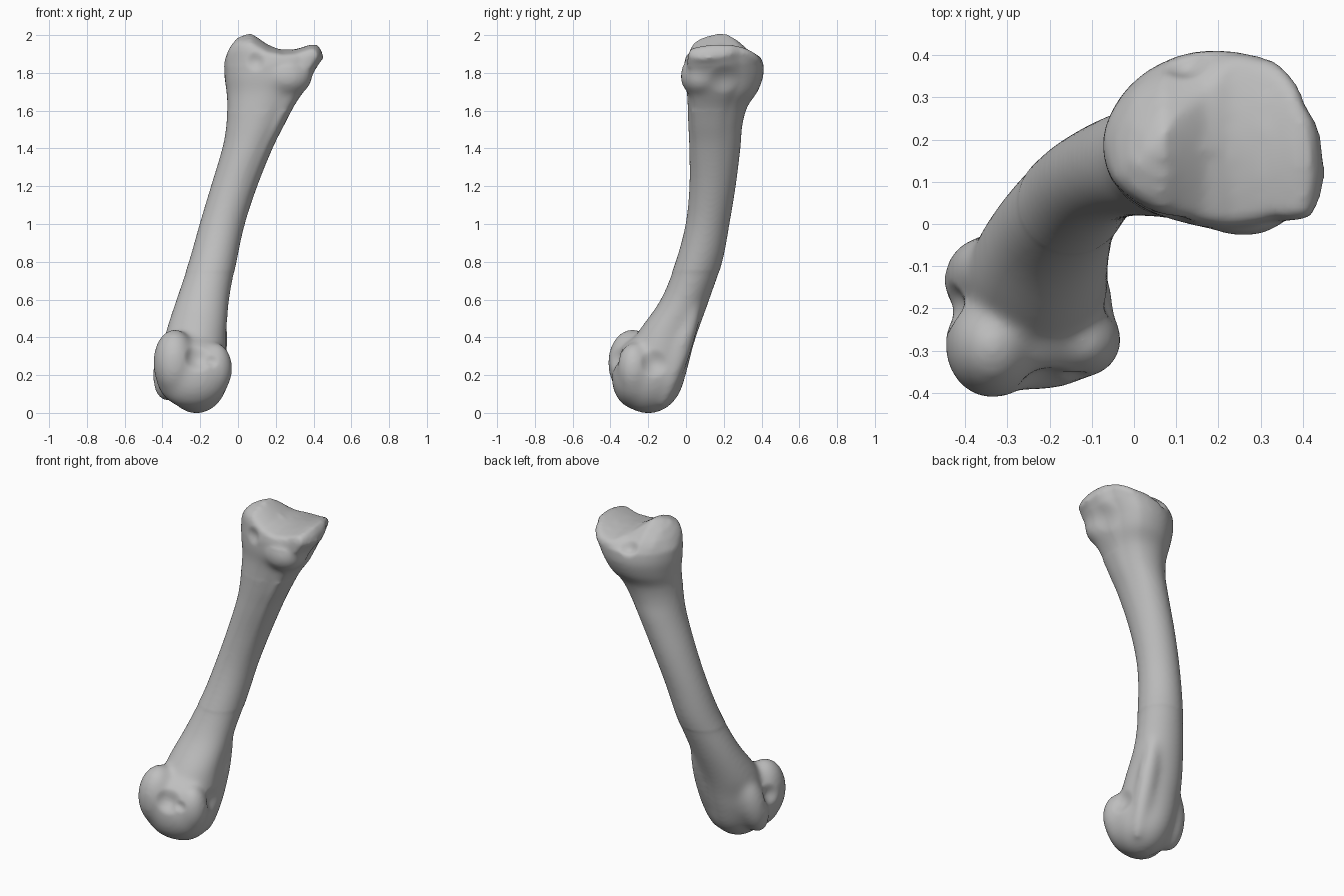
import bpy, bmesh, math
from mathutils import Vector, Matrix

cube = bpy.data.objects.get("Cube")
if cube:
    bpy.data.objects.remove(cube)

SIDES = 56
ANGLES = [2 * math.pi * i / SIDES for i in range(SIDES)]

# Outline of the wide upper end, counter-clockwise from above
HEAD = [(.44, .15), (.40, .27), (.335, .38), (.21, .405), (.08, .375), (.01, .33),
        (-.04, .27), (-.07, .19), (-.05, .09), (.03, .02), (.12, -.01), (.22, -.03),
        (.33, -.01), (.41, -.01), (.43, .03)]

# Stations up the shaft: z, x min, x max, y min, y max, blend to head outline
STATIONS = [
    (.03, -.27, -.16, -.24, -.10, 0), (.10, -.35, -.10, -.31, -.035, 0),
    (.22, -.39, -.07, -.33, .005, 0), (.32, -.39, -.06, -.30, .03, 0),
    (.42, -.385, -.06, -.26, .06, 0), (.60, -.328, -.045, -.135, .125, 0),
    (.80, -.26, -.008, -.055, .192, 0), (1.0, -.203, .036, -.002, .23, 0),
    (1.2, -.143, .102, .018, .263, .1), (1.4, -.083, .183, .017, .288, .3),
    (1.52, -.062, .243, .012, .298, .5), (1.62, -.058, .295, .007, .325, .7),
    (1.70, -.062, .345, .003, .378, .9), (1.78, -.072, .385, -.01, .408, 1),
    (1.85, -.073, .425, -.01, .41, 1)]


def lerp_table(table, x):
    for (a, u), (b, v) in zip(table, table[1:]):
        if x <= b:
            return u + (v - u) * max(0, (x - a) / (b - a))
    return table[-1][1]


def unit_outline(points):
    """Resample an outline by angle, scaled to a box from -1 to 1."""
    xs, ys = zip(*points)
    cx, cy = (max(xs) + min(xs)) / 2, (max(ys) + min(ys)) / 2
    hx, hy = (max(xs) - min(xs)) / 2, (max(ys) - min(ys)) / 2
    polar = sorted((math.atan2((y - cy) / hy, (x - cx) / hx) % (2 * math.pi),
                    math.hypot((x - cx) / hx, (y - cy) / hy)) for x, y in points)
    turn = 2 * math.pi
    polar = [(polar[-1][0] - turn, polar[-1][1])] + polar + [(polar[0][0] + turn, polar[0][1])]
    return [Vector((math.cos(a), math.sin(a))) * lerp_table(polar, a) for a in ANGLES]


HEAD_UNIT = unit_outline(HEAD)


def section(x0, x1, y0, y1, blend):
    pts = []
    for a, h in zip(ANGLES, HEAD_UNIT):
        p = Vector((math.cos(a), math.sin(a))).lerp(h, min(1, max(0, blend)))
        pts.append(Vector(((x0 + x1) / 2 + p.x * (x1 - x0) / 2,
                           (y0 + y1) / 2 + p.y * (y1 - y0) / 2)))
    return pts


def spline(rows, steps=5):
    """Catmull-Rom through the stations."""
    rows = [rows[0]] + rows + [rows[-1]]
    for i in range(1, len(rows) - 2):
        for s in range(steps):
            t = s / steps
            yield [.5 * (2 * b + (c - a) * t + (2 * a - 5 * b + 4 * c - d) * t * t
                         + (3 * b - a - 3 * c + d) * t ** 3)
                   for a, b, c, d in zip(*rows[i - 1:i + 3])]
    yield rows[-1]


# Joint surface on top: a raised knob beside a shallow dish
TOP = [(-.08, 1.91), (-.05, 1.95), (0, 1.995), (.07, 2.01), (.12, 1.975), (.17, 1.94),
       (.23, 1.922), (.31, 1.925), (.39, 1.952), (.42, 1.95), (.46, 1.91)]


def top_z(x, y):
    falloff = lerp_table([(.08, 2.2), (.2, .8)], x)
    back_slope = .4 * max(0, y - x - .15)
    return lerp_table(TOP, x) - falloff * (y - .19) ** 2 - back_slope


bm = bmesh.new()

# Shaft and upper end as one loft
rings = [[bm.verts.new((p.x, p.y, r[0])) for p in section(*r[1:])] for r in spline(STATIONS)]
rim = section(-.073, .448, -.008, .408, 1)
centre = Vector((.18, .19))
for scale, drop in ((1, .035), (.96, .008), (.88, 0), (.75, 0), (.6, 0), (.45, 0), (.3, 0), (.15, 0)):
    ring = []
    for p in rim:
        q = centre + (p - centre) * scale
        ring.append(bm.verts.new((q.x, q.y, max(1.855, top_z(q.x, q.y) - drop))))
    rings.append(ring)
for lower, upper in zip(rings, rings[1:]):
    for i in range(SIDES):
        j = (i + 1) % SIDES
        bm.faces.new((lower[i], lower[j], upper[j], upper[i]))
bm.faces.new(rings[0][::-1])
bm.faces.new(rings[-1])

# Rounded masses: centre, radii, and lean in x and y per unit of height
MASSES = [
    ((-.22, -.20, .205), (.172, .19, .21), (0, 0)),         # rounded lower joint
    ((-.24, -.27, .19), (.195, .125, .17), (0, 0)),         # front of the joint
    ((-.335, -.285, .265), (.115, .13, .18), (0, 0)),       # large front lobe
    ((-.12, -.275, .235), (.092, .09, .14), (0, 0)),        # small front lobe
    ((-.36, -.125, .24), (.09, .09, .18), (.12, .2)),       # outer side bump
    ((-.115, -.03, .33), (.06, .06, .3), (.04, .32)),       # rear ridge above the joint
    ((.26, .078, 1.78), (.135, .11, .108), (0, 0)),         # bump below the dish
]
for pos, radii, lean in MASSES:
    shear = Matrix.Identity(4)
    shear[0][2], shear[1][2] = lean
    bmesh.ops.create_uvsphere(bm, u_segments=32, v_segments=20, radius=1,
                              matrix=Matrix.Translation(pos) @ shear @ Matrix.Diagonal((*radii, 1)))
bmesh.ops.recalc_face_normals(bm, faces=bm.faces)

mesh = bpy.data.meshes.new("bone")
bm.to_mesh(mesh)
bm.free()
bone = bpy.data.objects.new("bone", mesh)
bpy.context.collection.objects.link(bone)

# Fuse the masses into one skin and soften the joins
remesh = bone.modifiers.new("fuse", 'REMESH')
remesh.mode = 'VOXEL'
remesh.voxel_size = .011
soften = bone.modifiers.new("soften", 'SMOOTH')
soften.factor = .5
soften.iterations = 6
baked = bpy.data.meshes.new_from_object(bone.evaluated_get(bpy.context.evaluated_depsgraph_get()))
bone.modifiers.clear()
bone.data = baked
baked.name = "bone"
bpy.data.meshes.remove(mesh)

# Blend the lower joint and the upper bump more strongly
bm = bmesh.new()
bm.from_mesh(baked)
joint = [v for v in bm.verts if v.co.z < .75 or 1.6 < v.co.z < 1.83 and v.co.y < .2]
for _ in range(24):
    bmesh.ops.smooth_vert(bm, verts=joint, factor=.5, use_axis_x=True, use_axis_y=True, use_axis_z=True)
bm.to_mesh(baked)
bm.free()

# Hollows and grooves: centre, reach, depth
HOLLOWS = [
    ((-.21, -.38, .29), .08, .025), ((-.14, -.35, .27), .04, .012),
    ((-.42, -.20, .28), .07, .02), ((-.06, -.17, .26), .08, .02),
    ((.12, .39, 1.88), .06, .02), ((.09, 0, 1.86), .06, .015),
    ((.37, .2, 1.77), .09, .012),
]
normals = [v.normal.copy() for v in baked.vertices]
for v, n in zip(baked.vertices, normals):
    for pos, reach, depth in HOLLOWS:
        d = (v.co - Vector(pos)).length / reach
        if d < 1:
            v.co -= n * depth * (1 - d * d) ** 2

# Settle on the ground
low = min(v.co.z for v in baked.vertices)
for v in baked.vertices:
    v.co.z -= low * max(0, 1 - v.co.z)

grey = bpy.data.materials.new("bone grey")
grey.use_nodes = True
colour = (.52, .52, .52, 1)
grey.diffuse_color = colour
grey.node_tree.nodes["Principled BSDF"].inputs["Base Color"].default_value = colour
baked.materials.clear()
baked.materials.append(grey)
for p in baked.polygons:
    p.use_smooth = True
